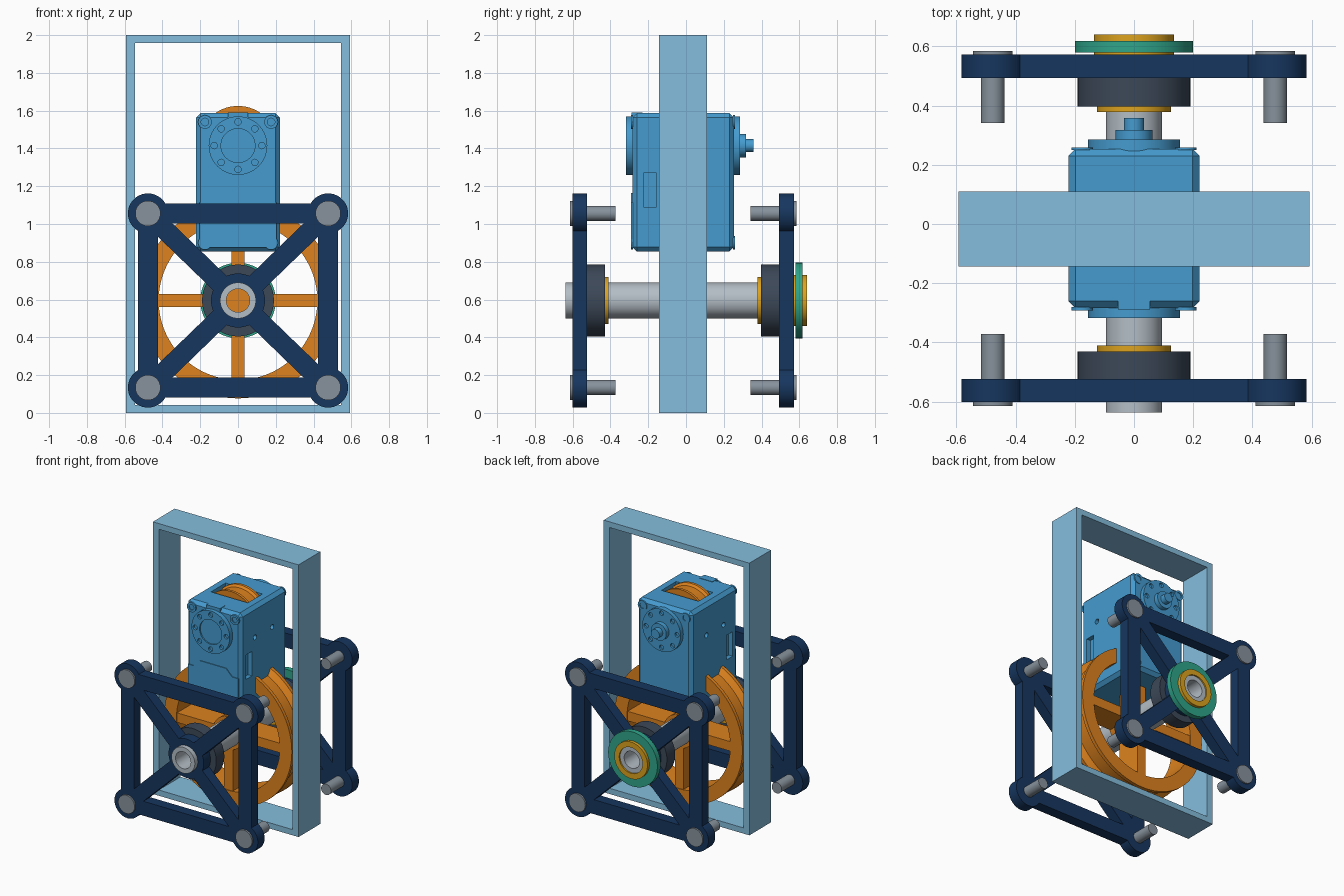
import bpy, bmesh, math
from mathutils import Matrix, Vector

if "Cube" in bpy.data.objects:
    bpy.data.objects.remove(bpy.data.objects["Cube"])

def material(name, hexcode):
    m = bpy.data.materials.new(name)
    rgb = [int(hexcode[i:i + 2], 16) / 255 for i in (0, 2, 4)]
    m.diffuse_color = [((c + 0.055) / 1.055) ** 2.4 for c in rgb] + [1]
    m.use_nodes = True
    m.node_tree.nodes["Principled BSDF"].inputs["Base Color"].default_value = m.diffuse_color
    return m

PALE = material("pale_blue", "85BDDD")
BLUE = material("mid_blue", "459BCF")
NAVY = material("navy", "16365F")
SLATE = material("slate", "3C4858")
ORANGE = material("orange", "DD821E")
YELLOW = material("yellow", "DDA31E")
TEAL = material("teal", "2FA58A")
STEEL = material("steel", "B4BEC6")
BOLT = material("bolt_grey", "87929C")

def add_box(bm, x, y, z, angle=0):
    """Box from (min, max) ranges, optionally turned about y through its centre."""
    mid = Vector([(a + b) / 2 for a, b in (x, y, z)])
    size = [b - a for a, b in (x, y, z)]
    mat = Matrix.Translation(mid) @ Matrix.Rotation(angle, 4, 'Y') @ Matrix.Diagonal(size + [1])
    bmesh.ops.create_cube(bm, size=1, matrix=mat)

def add_lathe(bm, profile, x=0, z=0, seg=64):
    """Revolve (radius, y) points about the y axis through (x, z)."""
    part = bmesh.new()
    vs = [part.verts.new((r, y, 0)) for r, y in profile]
    es = [part.edges.new(p) for p in zip(vs, vs[1:])]
    if all(r > 0 for r, _ in profile):
        es.append(part.edges.new((vs[-1], vs[0])))
    bmesh.ops.spin(part, geom=vs + es, cent=(0, 0, 0), axis=(0, 1, 0),
                   angle=math.tau, steps=seg, use_merge=False)
    bmesh.ops.remove_doubles(part, verts=part.verts, dist=1e-5)
    bmesh.ops.translate(part, verts=part.verts, vec=(x, 0, z))
    tmp = bpy.data.meshes.new("tmp")
    part.to_mesh(tmp)
    part.free()
    bm.from_mesh(tmp)
    bpy.data.meshes.remove(tmp)

def add_cyl(bm, r, y0, y1, x=0, z=0, seg=48):
    add_lathe(bm, [(0, y0), (r, y0), (r, y1), (0, y1)], x, z, seg)

def add_ring(bm, r0, r1, y0, y1, x=0, z=0):
    add_lathe(bm, [(r0, y0), (r1, y0), (r1, y1), (r0, y1)], x, z)

def finish(bm, name, mat, cutter=None, bevel=0):
    bmesh.ops.recalc_face_normals(bm, faces=bm.faces)
    me = bpy.data.meshes.new(name)
    bm.to_mesh(me)
    bm.free()
    ob = bpy.data.objects.new(name, me)
    bpy.context.collection.objects.link(ob)
    bpy.context.view_layer.objects.active = ob
    if mat:
        me.materials.append(mat)
    if bevel:
        mod = ob.modifiers.new("bevel", 'BEVEL')
        mod.width, mod.segments = bevel, 1
        bpy.ops.object.modifier_apply(modifier=mod.name)
    if cutter:
        cut = finish(cutter, "cutter", None)
        bpy.context.view_layer.objects.active = ob
        mod = ob.modifiers.new("cut", 'BOOLEAN')
        mod.operation, mod.solver, mod.object = 'DIFFERENCE', 'EXACT', cut
        bpy.ops.object.modifier_apply(modifier=mod.name)
        bpy.data.objects.remove(cut)
    for p in ob.data.polygons:
        p.use_smooth = True
    ob.data.set_sharp_from_angle(angle=math.radians(28))
    return ob

AX = 0.595    # axle height
DZ = 1.415    # drive shaft height
YC = -0.015   # wheel mid plane

# Outer rectangular frame
bm = bmesh.new()
outer, inner = [], []
for sx, sz in ((-1, 0), (1, 0), (1, 1), (-1, 1)):
    outer.append((sx * 0.592, sz * 2))
    inner.append((sx * 0.544, 0.042 + sz * 1.916))
o = [bm.verts.new((x, -0.143, z)) for x, z in outer]
i = [bm.verts.new((x, -0.143, z)) for x, z in inner]
fs = [bm.faces.new((o[k], o[(k + 1) % 4], i[(k + 1) % 4], i[k])) for k in range(4)]
ext = bmesh.ops.extrude_face_region(bm, geom=fs, use_keep_orig=True)
bmesh.ops.translate(bm, vec=(0, 0.253, 0),
                    verts=[v for v in ext["geom"] if isinstance(v, bmesh.types.BMVert)])
finish(bm, "outer_frame", PALE)

# Gearbox housing with wheel slot, side windows and side holes
bm, cut = bmesh.new(), bmesh.new()
add_box(bm, (-0.222, 0.222), (-0.284, 0.253), (0.855, 1.587))
add_box(cut, (-0.15, 0.15), (-0.1, 0.07), (1.45, 1.7))
for s in (-1, 1):
    xs = sorted((s * 0.19, s * 0.3))
    add_box(cut, xs, (-0.225, -0.155), (1.09, 1.27))
    for y in (-0.12, 0.08):
        bmesh.ops.create_cone(cut, cap_ends=True, segments=24, radius1=0.018, radius2=0.018,
                              depth=0.08, matrix=Matrix.Translation((s * 0.222, y, 1.36))
                              @ Matrix.Rotation(math.pi / 2, 4, 'Y'))
finish(bm, "gearbox_housing", BLUE, cut, bevel=0.024)

# Raised lower cover on the gearbox front, and small pad on its top
bm = bmesh.new()
half = [(0.205, 0.875), (0.205, 1.115), (0.155, 1.115), (0.105, 1.165)]
pts = half + [(-x, z) for x, z in reversed(half)]
f = bm.faces.new([bm.verts.new((x, -0.28, z)) for x, z in pts])
ext = bmesh.ops.extrude_face_region(bm, geom=[f], use_keep_orig=True)
bmesh.ops.translate(bm, vec=(0, -0.01, 0),
                    verts=[v for v in ext["geom"] if isinstance(v, bmesh.types.BMVert)])
finish(bm, "front_cover", BLUE)
bm = bmesh.new()
add_box(bm, (-0.054, 0.054), (-0.288, -0.23), (1.555, 1.59))
finish(bm, "top_pad", BLUE)

# Corner screws on both gearbox faces
bm = bmesh.new()
for x in (-0.175, 0.175):
    for z in (0.9, 1.54):
        add_ring(bm, 0.02, 0.036, -0.292, -0.28, x, z)
        add_ring(bm, 0.02, 0.036, 0.25, 0.259, x, z)
finish(bm, "corner_screws", BLUE)

# Round bearing caps with bolt circles
for name, y0, y1 in (("front_cap", -0.318, -0.27), ("rear_cap", 0.24, 0.285)):
    bm, cut = bmesh.new(), bmesh.new()
    add_cyl(bm, 0.155, y0, y1, 0, DZ, 64)
    face = y0 if y0 < 0 else y1
    for k in range(8):
        a = k * math.tau / 8
        add_cyl(cut, 0.017, face - 0.015, face + 0.015,
                0.126 * math.cos(a), DZ + 0.126 * math.sin(a), 16)
    if y0 < 0:
        add_cyl(cut, 0.09, face - 0.02, face + 0.01, 0, DZ)
    finish(bm, name, BLUE, cut)

# Stepped drive shaft end
bm = bmesh.new()
add_lathe(bm, [(0, 0.27), (0.062, 0.27), (0.062, 0.318), (0.034, 0.318),
               (0.034, 0.358), (0, 0.358)], 0, DZ)
finish(bm, "drive_shaft_end", BLUE)

# Small drive wheel in the gearbox
bm = bmesh.new()
add_lathe(bm, [(0, YC - 0.07), (0.21, YC - 0.07), (0.21, YC - 0.05), (0.195, YC - 0.035),
               (0.195, YC + 0.035), (0.21, YC + 0.05), (0.21, YC + 0.07), (0, YC + 0.07)], 0, DZ)
finish(bm, "drive_wheel", ORANGE)

# Large grooved wheel: rim, hub and spokes
bm = bmesh.new()
add_lathe(bm, [(0.42, YC - 0.1), (0.518, YC - 0.1), (0.518, YC - 0.075), (0.48, YC - 0.045),
               (0.48, YC + 0.045), (0.518, YC + 0.075), (0.518, YC + 0.1), (0.42, YC + 0.1)],
          0, AX, 96)
add_cyl(bm, 0.12, YC - 0.1, YC + 0.1, 0, AX)
for k in range(4):
    a = k * math.pi / 2
    cx, cz = 0.27 * math.cos(a), AX + 0.27 * math.sin(a)
    add_box(bm, (cx - 0.17, cx + 0.17), (YC - 0.095, YC + 0.095), (cz - 0.035, cz + 0.035), a)
finish(bm, "large_wheel", ORANGE)

# Hollow axle
bm = bmesh.new()
add_ring(bm, 0.062, 0.095, -0.637, 0.63, 0, AX)
finish(bm, "axle", STEEL)

# Side plates with bearing housings, collars and bolts
CX, CH = 0.477, 0.461
for name, s, p0, p1, h, c, b0, b1 in (
        ("front", -1, 0.524, 0.602, 0.43, 0.41, 0.372, 0.615),
        ("rear", 1, 0.493, 0.572, 0.397, 0.378, 0.341, 0.584)):
    ys = sorted((s * p0, s * p1))
    bm = bmesh.new()
    add_ring(bm, 0.095, 0.143, *ys, 0, AX)
    for sx in (-1, 1):
        add_box(bm, sorted((sx * (CX - 0.053), sx * (CX + 0.053))), ys, (AX - CH, AX + CH))
        zc = AX + sx * CH
        add_box(bm, (-CX, CX), ys, (zc - 0.053, zc + 0.053))
        for sz in (-1, 1):
            add_cyl(bm, 0.106, *ys, sx * CX, AX + sz * CH)
            d = Vector((sx * CX, sz * CH))
            mid, half = d * 0.6, d.length * 0.41
            add_box(bm, (mid.x - half, mid.x + half), ys,
                    (AX + mid.y - 0.052, AX + mid.y + 0.052), -math.atan2(d.y, d.x))
    finish(bm, name + "_plate", NAVY)
    bm = bmesh.new()
    add_ring(bm, 0.095, 0.19, s * h, s * p0, 0, AX)
    finish(bm, name + "_bearing_housing", SLATE)
    bm = bmesh.new()
    add_ring(bm, 0.095, 0.125, s * c, s * h, 0, AX)
    finish(bm, name + "_collar", YELLOW)
    bm = bmesh.new()
    for x in (-CX, CX):
        for z in (AX - CH, AX + CH):
            add_lathe(bm, [(0, s * b0), (0.04, s * b0), (0.04, s * (p1 - 0.03)),
                           (0.067, s * (p1 - 0.03)), (0.067, s * b1), (0, s * b1)], x, z, 32)
    finish(bm, name + "_bolts", BOLT)

# Rear flange and outer collar
bm = bmesh.new()
add_ring(bm, 0.095, 0.2, 0.58, 0.618, 0, AX)
finish(bm, "rear_flange", TEAL)
bm = bmesh.new()
add_ring(bm, 0.095, 0.135, 0.572, 0.64, 0, AX)
finish(bm, "rear_outer_collar", YELLOW)
